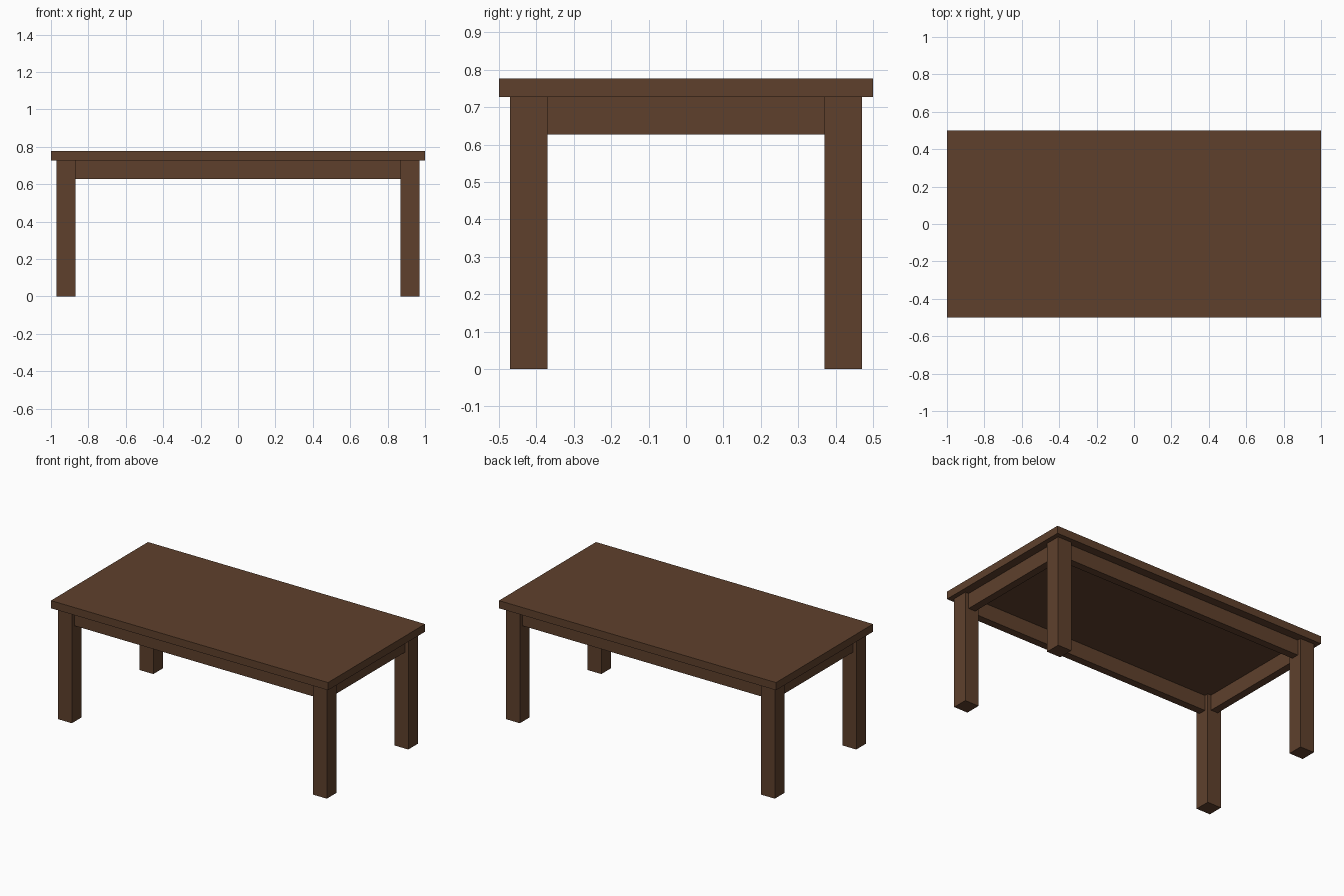
import bpy

if "Cube" in bpy.data.objects:
    bpy.data.objects.remove(bpy.data.objects["Cube"])

# Dark brown wood used on every part
wood = bpy.data.materials.new("dark brown wood")
wood.diffuse_color = (0.114, 0.0513, 0.0252, 1.0)
wood.use_nodes = True
wood.node_tree.nodes["Principled BSDF"].inputs["Base Color"].default_value = wood.diffuse_color

HEIGHT, SLAB = 0.777, 0.05
UNDER = HEIGHT - SLAB            # underside of the top
LEG = 0.10                       # square leg width
LX, LY = 0.92, 0.42              # leg centres
APRON_H, APRON_T = 0.10, 0.05


def box(name, centre, size):
    bpy.ops.mesh.primitive_cube_add(size=1, location=centre)
    ob = bpy.context.object
    ob.name = name
    ob.scale = size
    bpy.ops.object.transform_apply(location=False, rotation=False, scale=True)
    ob.data.materials.append(wood)
    return ob


# Table top
box("table_top", (0, 0, HEIGHT - SLAB / 2), (2, 1, SLAB))

# Four legs
for sx, side in ((-1, "left"), (1, "right")):
    for sy, end in ((-1, "front"), (1, "back")):
        box(f"{end}_{side}_leg", (sx * LX, sy * LY, UNDER / 2), (LEG, LEG, UNDER))

# Aprons between the legs, set in from the leg faces
apron_z = UNDER - APRON_H / 2
for s, name in ((-1, "front"), (1, "back")):
    box(f"{name}_apron", (0, s * LY, apron_z), (2 * LX - LEG, APRON_T, APRON_H))
for s, name in ((-1, "left"), (1, "right")):
    box(f"{name}_apron", (s * LX, 0, apron_z), (APRON_T, 2 * LY - LEG, APRON_H))
